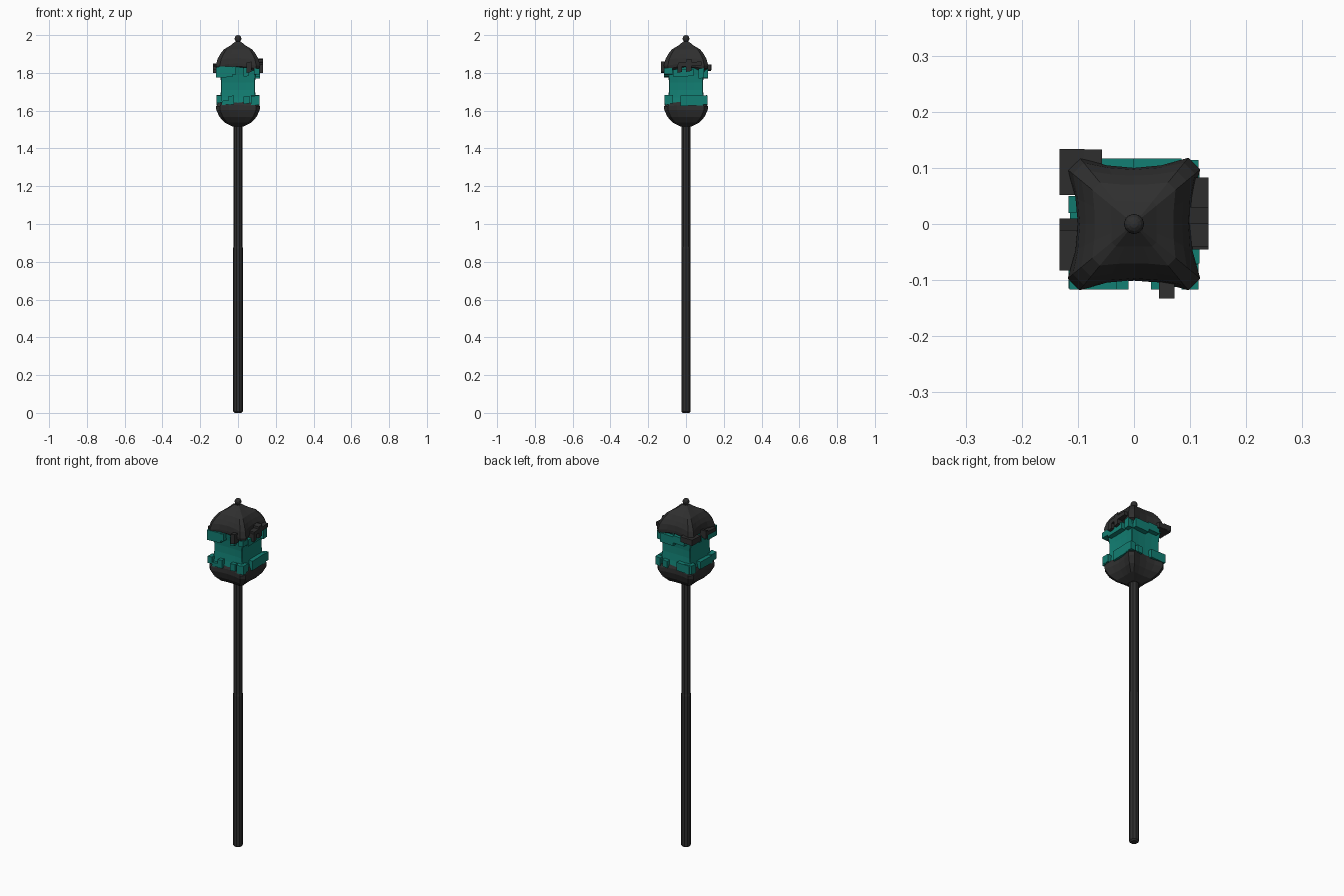
import bpy, bmesh, math

if "Cube" in bpy.data.objects:
    bpy.data.objects.remove(bpy.data.objects["Cube"])


def material(name, colour):
    m = bpy.data.materials.new(name)
    m.diffuse_color = (*colour, 1)
    m.use_nodes = True
    m.node_tree.nodes["Principled BSDF"].inputs["Base Color"].default_value = m.diffuse_color
    return m


IRON = material("dark_iron", (0.028, 0.028, 0.028))
TEAL = material("teal_glass", (0.006, 0.21, 0.17))


def finish(name, bm, mat):
    bmesh.ops.recalc_face_normals(bm, faces=bm.faces)
    mesh = bpy.data.meshes.new(name)
    bm.to_mesh(mesh)
    bm.free()
    ob = bpy.data.objects.new(name, mesh)
    mesh.materials.append(mat)
    bpy.context.collection.objects.link(ob)
    return ob


def loft(name, rings, mat):
    """Skin a stack of point rings and cap both ends."""
    bm = bmesh.new()
    rows = [[bm.verts.new(p) for p in r] for r in rings]
    for a, b in zip(rows, rows[1:]):
        for i in range(len(a)):
            j = (i + 1) % len(a)
            bm.faces.new((a[i], a[j], b[j], b[i]))
    bm.faces.new(rows[0])
    bm.faces.new(rows[-1])
    return finish(name, bm, mat)


def circle(r, z, n=10):
    return [(r * math.cos(math.tau * i / n), r * math.sin(math.tau * i / n), z)
            for i in range(n)]


def pinched_square(h, z, pinch=0.0, lift=0.0, chamfer=0.18):
    """Square ring, sides bowed inward by pinch and raised by lift mid-side."""
    pts = []
    c = h * (1 - chamfer)
    for k in range(4):
        a = k * math.pi / 2
        for t in (-1, -0.5, 0, 0.5, 1):
            bow = 1 - t * t
            u, v = c * t, -(h - pinch * bow)
            pts.append((u * math.cos(a) - v * math.sin(a),
                        u * math.sin(a) + v * math.cos(a), z + lift * bow))
    return pts


# Slender post in two slightly different sections
loft("post_lower", [circle(0.018, 0), circle(0.026, 0.008), circle(0.026, 0.87),
                    circle(0.0245, 0.88)], IRON)
loft("post_upper", [circle(0.0245, 0.86), circle(0.0245, 1.53)], IRON)

# Bowl beneath the lantern
loft("lantern_bowl", [pinched_square(*r) for r in (
    (0.03, 1.517), (0.07, 1.537, 0.004), (0.098, 1.567, 0.008),
    (0.115, 1.603, 0.014), (0.116, 1.622, 0.016, 0.008),
    (0.105, 1.642, 0.012, 0.004))], IRON)

# Waisted glass
loft("lantern_glass", [pinched_square(h, z, 0.004, 0, 0.04) for h, z in (
    (0.101, 1.63), (0.094, 1.67), (0.09, 1.71), (0.09, 1.75),
    (0.094, 1.79), (0.101, 1.83))], TEAL)

# Domed roof
loft("lantern_roof", [pinched_square(*r) for r in (
    (0.1, 1.812, 0.01, 0.012), (0.115, 1.822, 0.015, 0.012),
    (0.118, 1.838, 0.018, 0.012), (0.109, 1.872, 0.012, 0.006),
    (0.094, 1.9, 0.008), (0.074, 1.925, 0.004), (0.04, 1.945),
    (0.014, 1.966))], IRON)

# Finial
bm = bmesh.new()
bmesh.ops.create_uvsphere(bm, u_segments=12, v_segments=8, radius=0.018)
bmesh.ops.translate(bm, verts=bm.verts, vec=(0, 0, 1.982))
finish("finial_ball", bm, IRON)


def chunk(name, side, u0, u1, z0, z1, out, mat, slant=0.0, depth=0.045):
    """Block hugging one side of the lantern, u measured along the world axis."""
    axis, sign = {"front": (1, -1), "back": (1, 1),
                  "right": (0, 1), "left": (0, -1)}[side]
    rings = []
    for d in (out - depth, out):
        face = [(u0, z0), (u1, z0 + slant), (u1, z1), (u0, z1 - slant)]
        rings.append([(u, sign * d, z) if axis == 1 else (sign * d, u, z)
                      for u, z in face])
    loft(name + "_" + side, rings, mat)


# Overhanging iron pieces along the eaves
for side, *box in (
        ("left", 0.052, 0.134, 1.81, 1.845), ("back", -0.132, -0.057, 1.81, 1.845),
        ("left", -0.012, 0.01, 1.8, 1.85), ("left", -0.083, -0.012, 1.815, 1.84),
        ("right", -0.04, 0.083, 1.833, 1.86), ("right", 0.0, 0.03, 1.805, 1.875),
        ("right", -0.045, -0.02, 1.8, 1.85), ("front", 0.045, 0.072, 1.8, 1.86)):
    chunk("eave_piece", side, *box, 0.133, IRON, 0.005)

# Teal fragments hanging under the roof
for side, *box in (
        ("front", -0.115, -0.03, 1.775, 1.835), ("front", -0.03, -0.01, 1.79, 1.835),
        ("front", 0.03, 0.055, 1.78, 1.83), ("front", 0.085, 0.115, 1.79, 1.825),
        ("right", -0.07, 0.04, 1.78, 1.82), ("right", 0.065, 0.095, 1.77, 1.825),
        ("back", -0.07, 0.0, 1.785, 1.83), ("back", 0.0, 0.085, 1.77, 1.825),
        ("left", -0.115, -0.03, 1.775, 1.83), ("left", 0.02, 0.05, 1.79, 1.825)):
    chunk("upper_fragment", side, *box, 0.117, TEAL, 0.003)

# Teal fragments standing on the bowl
for side, *box in (
        ("front", -0.115, -0.085, 1.64, 1.682), ("front", -0.085, -0.05, 1.63, 1.655),
        ("front", -0.05, -0.022, 1.63, 1.68), ("front", 0.03, 0.06, 1.635, 1.678),
        ("front", 0.09, 0.115, 1.635, 1.682), ("right", -0.03, 0.09, 1.625, 1.682),
        ("right", -0.112, -0.085, 1.63, 1.68), ("back", -0.1, -0.02, 1.63, 1.68),
        ("back", 0.04, 0.07, 1.63, 1.672), ("back", 0.085, 0.115, 1.63, 1.68),
        ("left", -0.08, 0.03, 1.63, 1.675), ("left", 0.07, 0.112, 1.63, 1.682)):
    chunk("lower_fragment", side, *box, 0.114, TEAL, 0.003)
